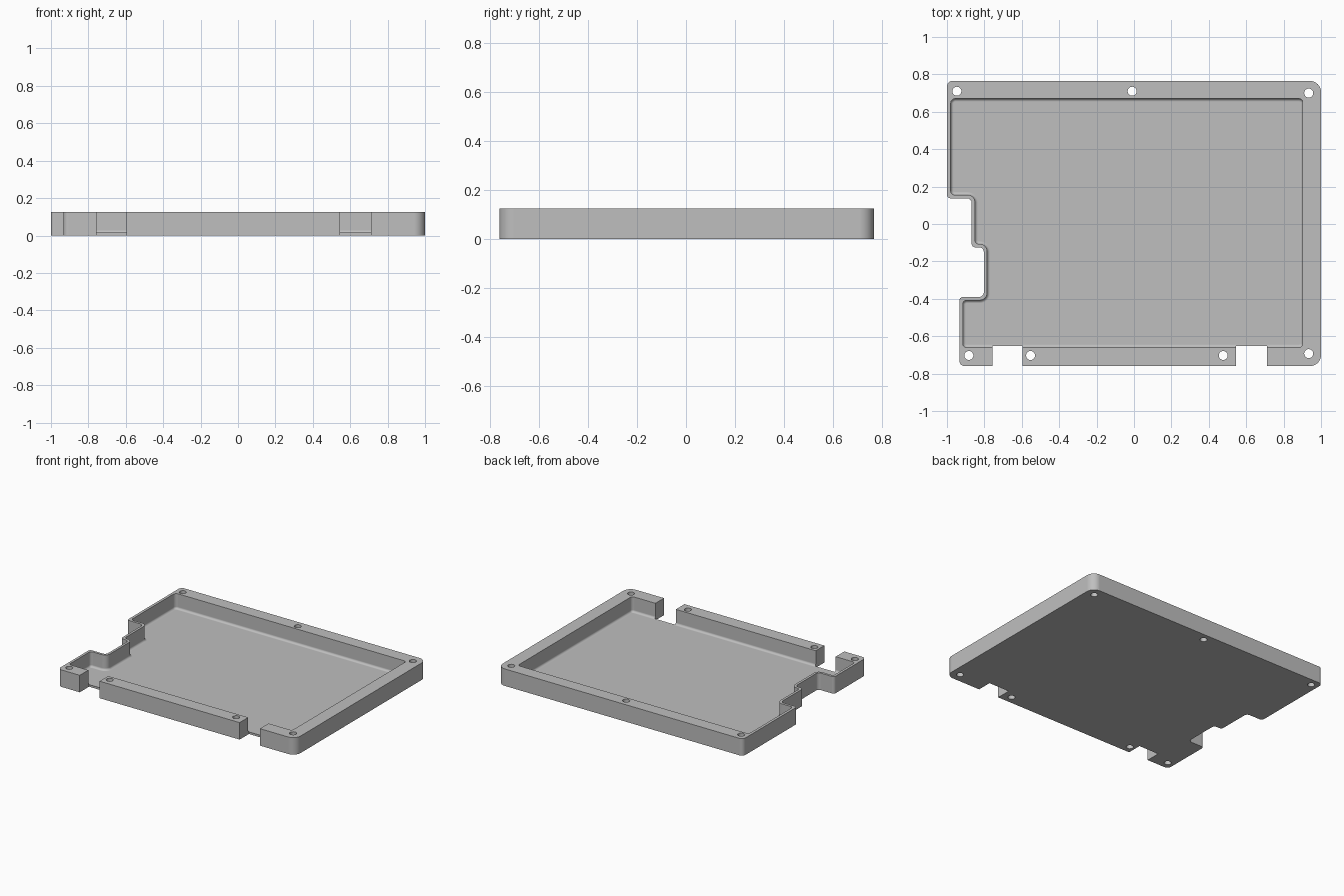
import bpy, bmesh, math
from mathutils import Vector

HEIGHT, FLOOR = 0.125, 0.013

cube = bpy.data.objects.get("Cube")
if cube:
    bpy.data.objects.remove(cube, do_unlink=True)

grey = bpy.data.materials.new("plain grey")
grey.use_nodes = True
colour = (0.52, 0.52, 0.52, 1)
grey.diffuse_color = colour
grey.node_tree.nodes["Principled BSDF"].inputs["Base Color"].default_value = colour


def rounded(corners, steps=8):
    """Turn (x, y, radius) right-angled corners into an outline with arcs."""
    points = []
    for i, (x, y, r) in enumerate(corners):
        p = Vector((x, y))
        a = (Vector(corners[i - 1][:2]) - p).normalized()
        b = (Vector(corners[(i + 1) % len(corners)][:2]) - p).normalized()
        for k in range(steps + 1):
            t = math.pi / 2 * k / steps
            points.append(p + r * (a * (1 - math.sin(t)) + b * (1 - math.cos(t))))
    return points


def prism(name, outline, z0, z1, fillet=0):
    """Extrude an outline, optionally rounding its lower rim."""
    bm = bmesh.new()
    base = bm.faces.new([bm.verts.new((p[0], p[1], z0)) for p in outline])
    rim = list(base.edges)
    new = bmesh.ops.extrude_face_region(bm, geom=[base], use_keep_orig=True)["geom"]
    top = [v for v in new if isinstance(v, bmesh.types.BMVert)]
    bmesh.ops.translate(bm, verts=top, vec=(0, 0, z1 - z0))
    bmesh.ops.recalc_face_normals(bm, faces=bm.faces)
    if fillet:
        bmesh.ops.bevel(bm, geom=rim, offset=fillet, segments=5,
                        profile=0.5, affect="EDGES")
    mesh = bpy.data.meshes.new(name)
    bm.to_mesh(mesh)
    bm.free()
    mesh.materials.append(grey)
    ob = bpy.data.objects.new(name, mesh)
    bpy.context.collection.objects.link(ob)
    return ob


def cut(body, cutter):
    """Subtract a cutter and throw it away."""
    mod = body.modifiers.new("cut", "BOOLEAN")
    mod.operation, mod.solver, mod.object = "DIFFERENCE", "EXACT", cutter
    bpy.ops.object.select_all(action="DESELECT")
    bpy.context.view_layer.objects.active = body
    body.select_set(True)
    bpy.ops.object.modifier_apply(modifier=mod.name)
    bpy.data.objects.remove(cutter, do_unlink=True)


# Tray body, with the stepped recess on its right side
tray = prism("tray", rounded([
    (1, -0.76, 0.06), (1, 0.765, 0.06), (-1, 0.765, 0.03),
    (-1, 0.137, 0.02), (-0.868, 0.137, 0.025),
    (-0.868, -0.125, 0.02), (-0.803, -0.125, 0.025),
    (-0.803, -0.39, 0.025), (-0.934, -0.39, 0.02),
    (-0.934, -0.76, 0.03)]), 0, HEIGHT)

# Pocket with a rounded lower rim
cut(tray, prism("pocket", rounded([
    (0.902, -0.66, 0.02), (0.902, 0.67, 0.02), (-0.98, 0.67, 0.025),
    (-0.98, 0.156, 0.02), (-0.85, 0.156, 0.04),
    (-0.85, -0.107, 0.02), (-0.785, -0.107, 0.04),
    (-0.785, -0.408, 0.04), (-0.915, -0.408, 0.02),
    (-0.915, -0.66, 0.02)]), FLOOR, HEIGHT + 0.1, fillet=0.016))

# Gaps in the front wall
for x0, x1 in ((-0.757, -0.595), (0.545, 0.711)):
    cut(tray, prism("gap", [(x0, -0.9), (x1, -0.9), (x1, -0.652), (x0, -0.652)],
                    -0.1, HEIGHT + 0.1))

# Screw holes through the rim
for x, y in ((-0.947, 0.71), (-0.01, 0.71), (0.934, 0.70), (0.934, -0.693),
             (-0.883, -0.703), (-0.553, -0.703), (0.477, -0.703)):
    ring = [(x + 0.024 * math.cos(a), y + 0.024 * math.sin(a))
            for a in (math.tau * k / 32 for k in range(32))]
    cut(tray, prism("hole", ring, -0.1, HEIGHT + 0.1))

# Smooth the arcs while the large faces stay flat
bpy.ops.object.shade_smooth_by_angle(angle=math.radians(30))
weighted = tray.modifiers.new("flat faces", "WEIGHTED_NORMAL")
weighted.weight = 100
weighted.keep_sharp = True
